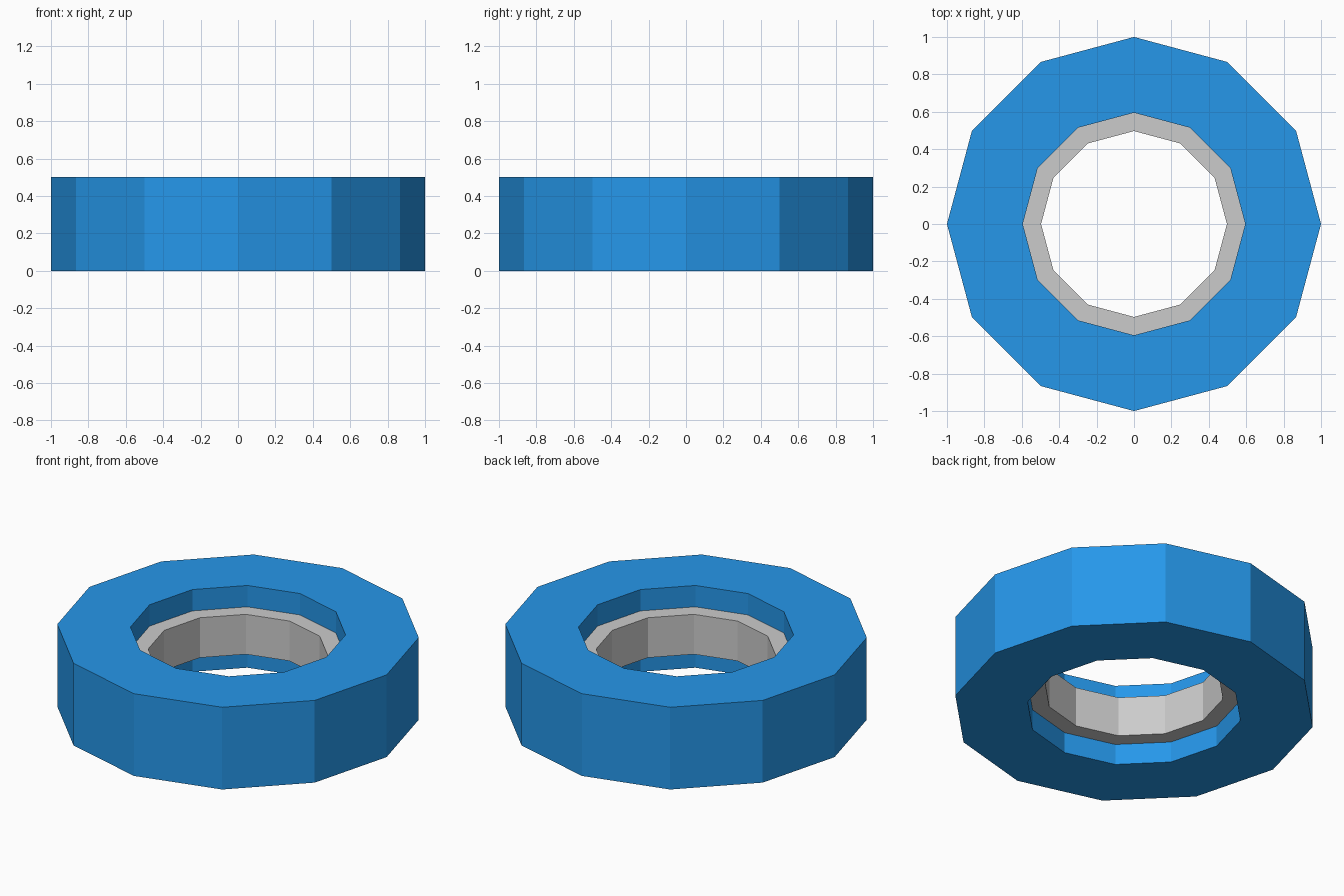
import bpy, bmesh
from math import cos, sin, pi

if "Cube" in bpy.data.objects:
    bpy.data.objects.remove(bpy.data.objects["Cube"])

SIDES = 12


def ring(name, r_out, r_in, z0, z1, material=None):
    """Flat-sided tube swept from a rectangular profile."""
    profile = [(r_out, z0), (r_out, z1), (r_in, z1), (r_in, z0)]
    bm = bmesh.new()
    loops = []
    for i in range(SIDES):
        a = 2 * pi * i / SIDES
        loops.append([bm.verts.new((r * cos(a), r * sin(a), z)) for r, z in profile])
    for i in range(SIDES):
        p, q = loops[i], loops[(i + 1) % SIDES]
        for j in range(4):
            k = (j + 1) % 4
            bm.faces.new((p[j], q[j], q[k], p[k]))
    bmesh.ops.recalc_face_normals(bm, faces=bm.faces)
    mesh = bpy.data.meshes.new(name)
    bm.to_mesh(mesh)
    bm.free()
    if material:
        mesh.materials.append(material)
    obj = bpy.data.objects.new(name, mesh)
    bpy.context.collection.objects.link(obj)
    return obj


blue = bpy.data.materials.new("blue")
blue.diffuse_color = (0.019, 0.31, 0.82, 1)
blue.use_nodes = True
blue.node_tree.nodes["Principled BSDF"].inputs["Base Color"].default_value = blue.diffuse_color

# Thick blue outer ring
ring("outer_ring", 1.0, 0.595, 0.0, 0.5, blue)
# Thin grey liner, recessed from both faces
ring("inner_liner", 0.595, 0.497, 0.127, 0.37)
